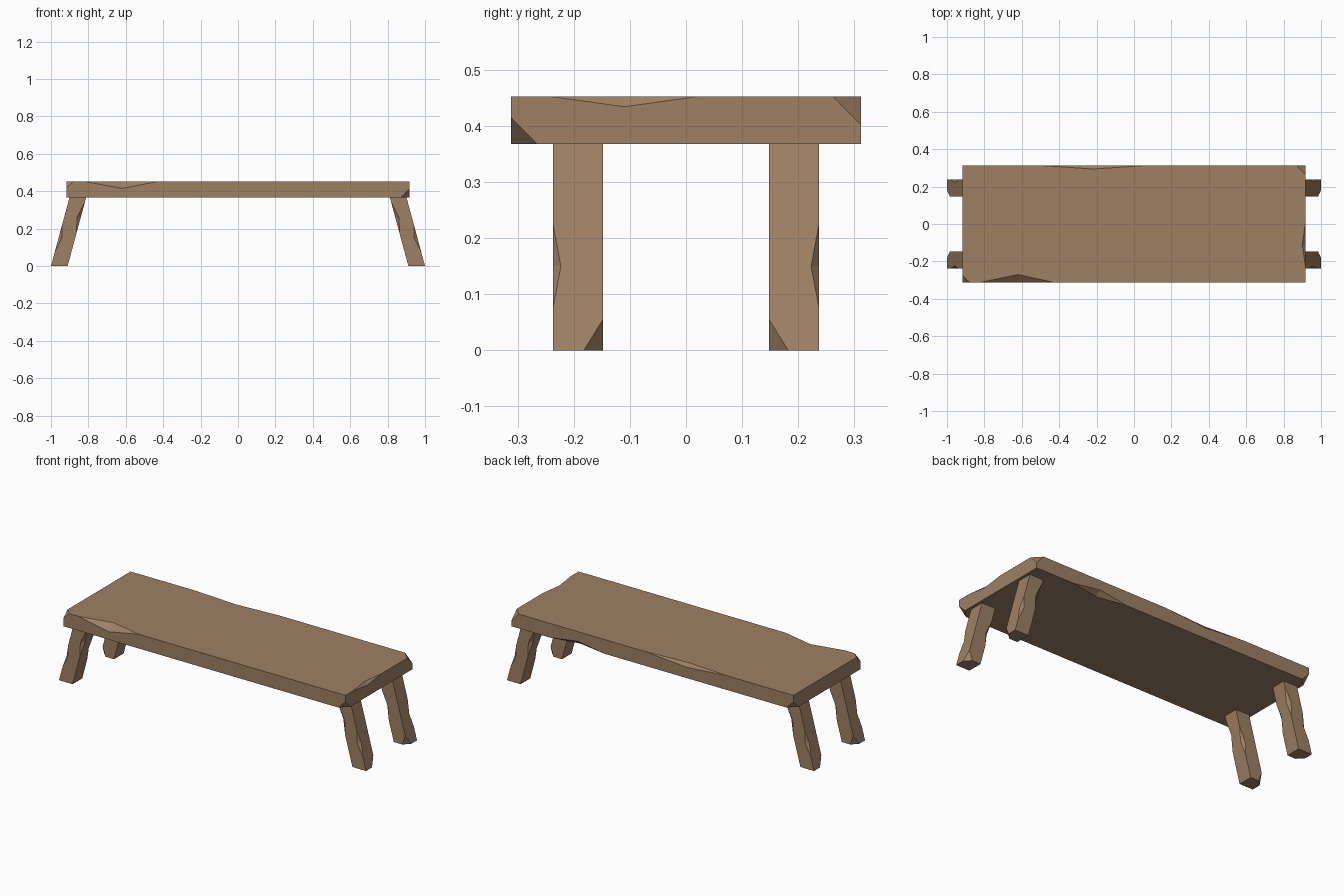
import bpy, bmesh
from mathutils import Vector

if "Cube" in bpy.data.objects:
    bpy.data.objects.remove(bpy.data.objects["Cube"])

wood = bpy.data.materials.new("brown wood")
wood.diffuse_color = (0.342, 0.219, 0.127, 1)
wood.use_nodes = True
wood.node_tree.nodes["Principled BSDF"].inputs["Base Color"].default_value = wood.diffuse_color


def hull(name, points):
    """Convex solid around the given points."""
    bm = bmesh.new()
    for p in points:
        bm.verts.new(p)
    bmesh.ops.convex_hull(bm, input=bm.verts[:])
    bmesh.ops.dissolve_limit(bm, angle_limit=0.01, verts=bm.verts[:], edges=bm.edges[:])
    bmesh.ops.recalc_face_normals(bm, faces=bm.faces[:])
    mesh = bpy.data.meshes.new(name)
    bm.to_mesh(mesh)
    bm.free()
    mesh.materials.append(wood)
    obj = bpy.data.objects.new(name, mesh)
    bpy.context.collection.objects.link(obj)
    return obj


def box(name, x, y, z):
    return hull(name, [(a, b, c) for a in x for b in y for c in z])


def chip(obj, points, pivot_points):
    """Cut a tetrahedral splinter, oversized away from its cut faces."""
    pts = [Vector(p) for p in points]
    pivot = sum((Vector(p) for p in pivot_points), Vector()) / len(pivot_points)
    cutter = hull("chip_cutter", [pivot + (p - pivot) * 1.5 for p in pts])
    cutter.hide_render = True
    mod = obj.modifiers.new("chip", 'BOOLEAN')
    mod.operation, mod.solver, mod.object = 'DIFFERENCE', 'EXACT', cutter
    bpy.context.view_layer.objects.active = obj
    bpy.ops.object.modifier_apply(modifier=mod.name)
    bpy.data.objects.remove(cutter)


def edge_chip(obj, a, b, p, q):
    chip(obj, (a, b, p, q), (p, q))


def corner_chip(obj, corner, dx, dy, dz):
    c = Vector(corner)
    ends = [c + Vector((dx, 0, 0)), c + Vector((0, dy, 0)), c + Vector((0, 0, dz))]
    chip(obj, [c] + ends, ends)


# Seat plank
X, Y, B, T = 0.918, 0.312, 0.368, 0.452
seat = box("seat", (-X, X), (-Y, Y), (B, T))
edge_chip(seat, (-0.82, -Y, T), (-0.43, -Y, T), (-0.62, -Y, 0.415), (-0.62, -0.27, T))
edge_chip(seat, (-0.49, Y, T), (0.05, Y, T), (-0.22, Y, 0.432), (-0.22, 0.294, T))
edge_chip(seat, (X, -0.24, T), (X, 0.02, T), (X, -0.11, 0.434), (0.90, -0.11, T))
edge_chip(seat, (0.31, Y, B), (0.67, Y, B), (0.49, Y, 0.395), (0.49, 0.28, B))
corner_chip(seat, (-X, -Y, T), 0.038, 0.038, -0.035)
corner_chip(seat, (X, Y, T), -0.048, -0.05, -0.05)
corner_chip(seat, (X, -Y, B), -0.046, 0.046, 0.047)
corner_chip(seat, (-X, Y, B), 0.046, -0.046, 0.046)

# Four splayed legs, mirrored in x and y
XI, XO, YI, YO = 0.911, 1.0, 0.148, 0.237
for sx, side in ((-1, "left"), (1, "right")):
    for sy, end in ((-1, "front"), (1, "back")):
        leg = box(f"{end}_{side}_leg", (sx * XI, sx * XO), (sy * YI, sy * YO), (0, B))
        # x, y, inward direction in x and y, middle height, half length, depths
        for x, y, dx, dy, z, h, ex, ey in (
                (XO, YO, -1, -1, 0.15, 0.075, 0.017, 0.014),
                (XI, YO, 1, -1, 0.26, 0.085, 0.02, 0.016),
                (XI, YI, 1, 1, 0.20, 0.08, 0.016, 0.016)):
            edge_chip(leg, (sx * x, sy * y, z - h), (sx * x, sy * y, z + h),
                      (sx * (x + dx * ex), sy * y, z), (sx * x, sy * (y + dy * ey), z))
        corner_chip(leg, (sx * XO, sy * YI, 0), -sx * 0.035, sy * 0.034, 0.055)
        for v in leg.data.vertices:
            v.co.x -= sx * 0.27 * v.co.z
